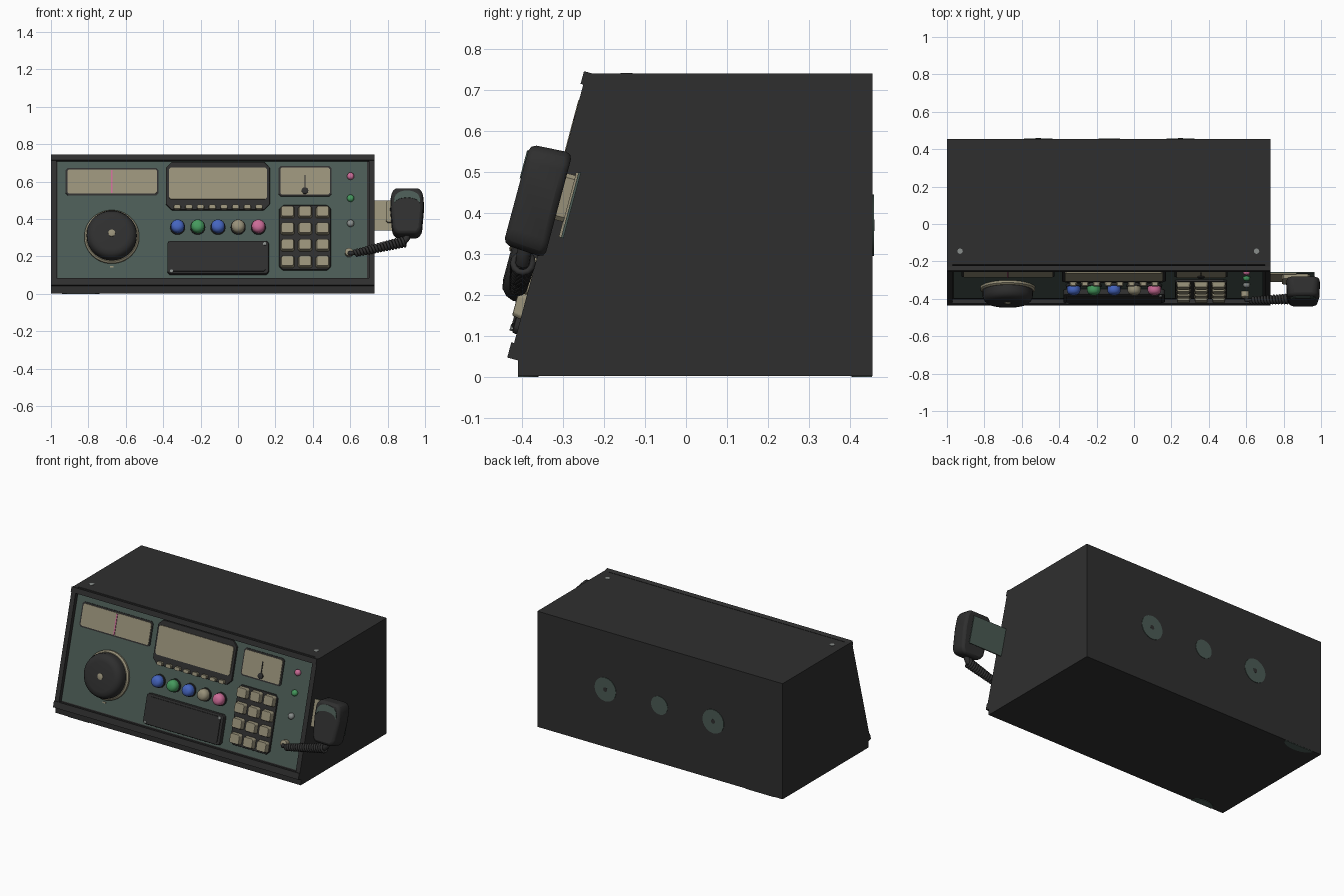
import bpy, bmesh, math
from mathutils import Matrix, Vector

cube = bpy.data.objects.get("Cube")
if cube:
    bpy.data.objects.remove(cube, do_unlink=True)

TILT = math.radians(15)
SIN, COS = math.sin(TILT), math.cos(TILT)
PANEL = Matrix.Translation((0, -0.4414, 0)) @ Matrix.Rotation(-TILT, 4, 'X')
BASE = -0.02          # depth of the recessed control panel


def material(name, rgb):
    m = bpy.data.materials.new(name)
    m.use_nodes = True
    m.diffuse_color = (*rgb, 1)
    m.node_tree.nodes["Principled BSDF"].inputs["Base Color"].default_value = (*rgb, 1)
    return m


black = material("charcoal", (0.028, 0.028, 0.028))
teal = material("grey green", (0.07, 0.105, 0.09))
beige = material("beige", (0.31, 0.28, 0.19))
pink = material("pink", (0.6, 0.15, 0.31))
green = material("green", (0.06, 0.32, 0.11))
blue = material("blue", (0.06, 0.13, 0.52))
grey = material("light grey", (0.25, 0.27, 0.26))


def finish(name, bm, mat, bevel=0, smooth=False):
    bmesh.ops.recalc_face_normals(bm, faces=bm.faces)
    mesh = bpy.data.meshes.new(name)
    bm.to_mesh(mesh)
    bm.free()
    mesh.materials.append(mat)
    ob = bpy.data.objects.new(name, mesh)
    bpy.context.collection.objects.link(ob)
    if bevel:
        mod = ob.modifiers.new("bevel", 'BEVEL')
        mod.width, mod.segments, mod.limit_method = bevel, 2, 'ANGLE'
    if smooth:
        bpy.ops.object.select_all(action='DESELECT')
        ob.select_set(True)
        bpy.context.view_layer.objects.active = ob
        bpy.ops.object.shade_smooth_by_angle(angle=math.radians(40))
    return ob


def on_panel(x, z, d):
    """Point at front-elevation height z, raised d along the slanted normal."""
    return PANEL @ Vector((x, -d, (z - d * SIN) / COS))


def loft(name, rings, mat, **opts):
    """Closed solid skinned through equal-sized rings of points."""
    bm = bmesh.new()
    loops = [[bm.verts.new(p) for p in ring] for ring in rings]
    for a, b in zip(loops, loops[1:]):
        for i in range(len(a)):
            j = (i + 1) % len(a)
            bm.faces.new((a[i], a[j], b[j], b[i]))
    bm.faces.new(loops[0][::-1])
    bm.faces.new(loops[-1])
    return finish(name, bm, mat, **opts)


def rect(x0, x1, z0, z1, c=0):
    if not c:
        return [(x0, z0), (x1, z0), (x1, z1), (x0, z1)]
    return [(x0 + c, z0), (x1 - c, z0), (x1, z0 + c), (x1, z1 - c),
            (x1 - c, z1), (x0 + c, z1), (x0, z1 - c), (x0, z0 + c)]


def plate(name, outline, d0, d1, mat, taper=1, **opts):
    """Outline extruded out of the slanted panel, heights read at depth d1."""
    cx = sum(p[0] for p in outline) / len(outline)
    cz = sum(p[1] for p in outline) / len(outline)
    lift = (d1 - d0) * SIN
    back = [on_panel(x, z - lift, d0) for x, z in outline]
    front = [on_panel(cx + (x - cx) * taper, cz + (z - cz) * taper, d1) for x, z in outline]
    return loft(name, [back, front], mat, **opts)


def lathe(name, profile, mat, frame, n=32):
    """Turned part; profile of (radius, depth) along the frame's -y axis."""
    rings = [[frame @ Vector((r * math.cos(t), -d, r * math.sin(t)))
              for t in (math.tau * i / n for i in range(n))] for r, d in profile]
    return loft(name, rings, mat, smooth=True)


def spot(x, z):
    return Matrix.Translation(on_panel(x, z, BASE)) @ Matrix.Rotation(-TILT, 4, 'X')


def side_prism(name, x0, x1, profile, mat):
    return loft(name, [[(x, y, z) for y, z in profile] for x in (x0, x1)], mat)


# Cabinet: wedge body, side cheeks and the two lips
L, R = -1.0, 0.73


def wedge(d):
    low, high = on_panel(0, 0.05, d), on_panel(0, 0.739, d)
    return [(0.455, 0.003), (0.455, 0.74), (high.y, 0.74), (low.y, 0.05), (-0.41, 0.045), (-0.41, 0.003)]


side_prism("cabinet", L + 0.03, R - 0.03, wedge(BASE - 0.005), black)
side_prism("right_cheek", L, L + 0.03, wedge(0), black)
side_prism("left_cheek", R - 0.03, R, wedge(0), black)
plate("top_lip", rect(L, R, 0.715, 0.746), BASE, 0.007, black)
plate("bottom_lip", rect(L, R, 0.048, 0.085), BASE, 0.007, black)
plate("control_panel", rect(-0.965, 0.69, 0.085, 0.712), BASE - 0.004, BASE, teal)

# Tuning scale
plate("scale_frame", rect(-0.922, -0.425, 0.527, 0.673, 0.012), BASE, -0.015, black)
plate("scale_window", rect(-0.912, -0.433, 0.537, 0.665, 0.008), BASE, -0.011, beige)
plate("scale_needle", rect(-0.678, -0.67, 0.54, 0.662), -0.011, -0.007, pink)

# Main display with its row of small buttons
plate("display_frame", rect(-0.385, 0.17, 0.45, 0.706, 0.03), BASE, -0.004, black, bevel=0.004)
plate("display_window", rect(-0.37, 0.155, 0.507, 0.676, 0.01), -0.006, 0.002, beige)
for i in range(8):
    x = -0.325 + i * 0.0625
    plate(f"display_button_{i + 1}", rect(x - 0.02, x + 0.02, 0.455, 0.478, 0.006),
          -0.006, 0.014, beige, taper=0.9)

# Signal meter
plate("meter_frame", rect(0.217, 0.5, 0.522, 0.683, 0.012), BASE, -0.015, black)
plate("meter_window", rect(0.226, 0.491, 0.532, 0.675, 0.008), BASE, -0.011, beige)
plate("meter_needle", rect(0.356, 0.361, 0.55, 0.635), -0.011, -0.007, black)
lathe("meter_pivot", [(0.018, 0.006), (0.018, 0.015), (0.01, 0.018)], black, spot(0.358, 0.549), 16)

# Large tuning dial
dial = spot(-0.675, 0.303)
lathe("dial_ring", [(0.147, 0), (0.147, 0.012), (0.138, 0.02)], beige, dial, 48)
lathe("tuning_dial", [(0.134, 0.015), (0.134, 0.05), (0.127, 0.068), (0.112, 0.082), (0.09, 0.086)],
      black, dial, 48)
lathe("dial_cap", [(0.019, 0.084), (0.019, 0.089), (0.014, 0.091)], beige, dial, 16)
plate("dial_mark", rect(-0.685, -0.665, 0.142, 0.15), BASE, -0.015, beige)

# Row of coloured knobs
for i, mat in enumerate((blue, green, blue, beige, pink)):
    place = spot(-0.323 + i * 0.108, 0.355)
    lathe(f"knob_collar_{i + 1}", [(0.04, 0), (0.04, 0.012), (0.034, 0.014)], black, place, 24)
    lathe(f"knob_{i + 1}", [(0.036, 0.012), (0.036, 0.032), (0.031, 0.045), (0.02, 0.053), (0.008, 0.055)],
          mat, place, 24)

# Speaker box with corner screws
plate("speaker_box", rect(-0.378, 0.165, 0.108, 0.285, 0.012), BASE, 0.012, black, bevel=0.006)
plate("speaker_cover", rect(-0.36, 0.148, 0.122, 0.272, 0.01), 0.01, 0.017, black)
for i, (x, z) in enumerate(((0.143, 0.268), (-0.356, 0.122))):
    plate(f"speaker_screw_{i + 1}", rect(x - 0.008, x + 0.008, z - 0.008, z + 0.008, 0.004),
          0.01, 0.019, grey)

# Keypad
plate("keypad_base", rect(0.22, 0.497, 0.128, 0.475, 0.02), BASE, -0.006, black, bevel=0.004)
for row in range(4):
    for col in range(3):
        x, z = 0.265 + col * 0.094, 0.443 - row * 0.0885
        plate(f"key_{row * 3 + col + 1}", rect(x - 0.038, x + 0.038, z - 0.032, z + 0.032, 0.008),
              -0.008, 0.022, beige, taper=0.85, bevel=0.003)

# Indicator lamps and cord socket
for name, z, mat in (("pink_lamp", 0.628, pink), ("green_lamp", 0.51, green), ("blank_lamp", 0.376, grey)):
    lathe(name, [(0.019, 0), (0.019, 0.01), (0.014, 0.018), (0.006, 0.021)], mat, spot(0.602, z), 16)
lathe("cord_socket", [(0.022, 0), (0.022, 0.03), (0.016, 0.034)], beige, spot(0.594, 0.217), 16)

# Microphone bracket
plate("bracket_face", rect(0.728, 0.87, 0.342, 0.5), -0.044, -0.038, beige)
plate("bracket_back", rect(0.728, 0.965, 0.34, 0.5), -0.05, -0.044, teal)
plate("bracket_clip", rect(0.79, 0.94, 0.385, 0.498, 0.01), -0.04, -0.015, beige)

# Hand microphone with a curved grille
body = [(0.845, 0.318), (0.963, 0.318), (0.984, 0.345), (0.995, 0.47), (0.993, 0.545),
        (0.972, 0.574), (0.836, 0.574), (0.815, 0.545), (0.813, 0.47), (0.824, 0.345)]
plate("microphone", body, -0.018, 0.088, black, taper=0.95, bevel=0.016, smooth=True)
arc = [math.pi * i / 12 for i in range(13)]
grille = [(0.904 + 0.07 * math.cos(t), 0.485 + 0.068 * math.sin(t) ** 0.6) for t in arc[:-1]]
grille += [(0.834, 0.485)]
grille += [(0.904 - 0.066 * math.cos(t), 0.485 + 0.03 * math.sin(t)) for t in arc[1:-1]]
plate("microphone_grille", grille, 0.084, 0.091, teal)


def tube(name, points, radius):
    curve = bpy.data.curves.new(name, 'CURVE')
    curve.dimensions = '3D'
    curve.bevel_depth, curve.bevel_resolution, curve.use_fill_caps = radius, 2, True
    line = curve.splines.new('POLY')
    line.points.add(len(points) - 1)
    for p, co in zip(line.points, points):
        p.co = (*co, 1)
    line.use_smooth = True
    curve.materials.append(black)
    ob = bpy.data.objects.new(name, curve)
    bpy.context.collection.objects.link(ob)


# Coiled cord and its strain reliefs
start, end = on_panel(0.625, 0.217, 0.025), on_panel(0.895, 0.28, 0.03)
axis = (end - start).normalized()
side = axis.cross(Vector((0, 0, 1))).normalized()
up = side.cross(axis)
TURNS, STEPS = 17, 12
coil = []
for i in range(TURNS * STEPS + 1):
    f, a = i / (TURNS * STEPS), math.tau * i / STEPS
    r = 0.014 + 0.01 * f
    coil.append(start.lerp(end, f) + r * (math.cos(a) * up + math.sin(a) * side))
tube("coiled_cord", coil, 0.008)
tube("cord_plug", [on_panel(0.594, 0.217, 0), on_panel(0.6, 0.217, 0.022), start + axis * 0.02], 0.012)
tube("cord_boot", [end - axis * 0.01, on_panel(0.904, 0.30, 0.033), on_panel(0.904, 0.34, 0.035)], 0.018)

# Rear connectors
for name, x, r in (("left_port", 0.249, 0.075), ("middle_port", -0.132, 0.058), ("right_port", -0.512, 0.075)):
    back = Matrix.Translation((x, 0.455, 0.37)) @ Matrix.Rotation(math.pi, 4, 'Z')
    lathe(name, [(r, -0.002), (r, 0.003)], teal, back)
    if r > 0.06:
        lathe(name + "_hole", [(0.014, 0), (0.014, 0.004)], black, back, 16)

# Top screws
for name, x in (("right_top_screw", -0.93), ("left_top_screw", 0.655)):
    top = Matrix.Translation((x, -0.145, 0.74)) @ Matrix.Rotation(-math.pi / 2, 4, 'X')
    lathe(name, [(0.015, -0.002), (0.015, 0.002)], grey, top, 8)

# Half-round foot pads on the underside
for name, y, r, sign in (("rear_foot", 0.454, 0.1, -1), ("front_foot", -0.409, 0.075, 1)):
    half = [(-0.84 + r * math.cos(t), y + sign * 0.05 * math.sin(t)) for t in arc]
    loft(name, [[(x, v, z) for x, v in half] for z in (0.005, 0)], teal)
